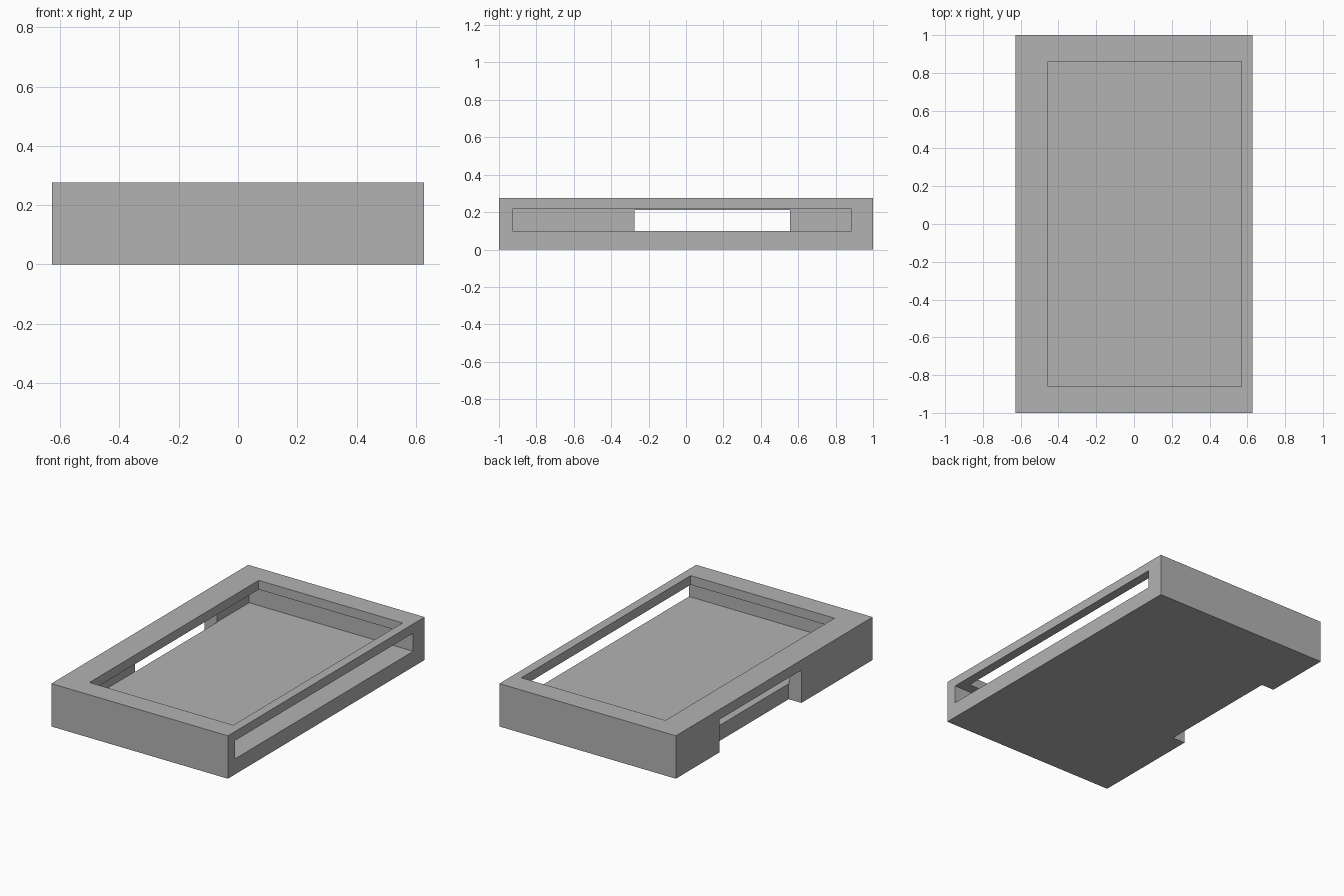
import bpy

old = bpy.data.objects.get("Cube")
if old:
    bpy.data.objects.remove(old, do_unlink=True)

grey = bpy.data.materials.new("plain_grey")
grey.use_nodes = True
color = (0.45, 0.45, 0.45, 1)
grey.diffuse_color = color
grey.node_tree.nodes["Principled BSDF"].inputs["Base Color"].default_value = color


def box(name, low, high):
    """Axis-aligned box between two corners."""
    center = [(a + b) / 2 for a, b in zip(low, high)]
    bpy.ops.mesh.primitive_cube_add(size=1, location=center)
    ob = bpy.context.object
    ob.name = name
    ob.scale = [b - a for a, b in zip(low, high)]
    bpy.ops.object.transform_apply(location=True, rotation=False, scale=True)
    ob.data.materials.append(grey)
    return ob


half_x, height, floor = 0.628, 0.276, 0.1
case = box("display_case", (-half_x, -1, 0), (half_x, 1, height))

cutters = [
    # Inner tray, open on the left side as a long insertion slot
    box("tray_cutter", (-0.54, -0.928, floor), (0.8, 0.884, 0.217)),
    # Window in the top frame
    box("window_cutter", (-0.455, -0.86, 0.16), (0.569, 0.86, 0.4)),
    # Notch through the right wall, down to the underside
    box("notch_cutter", (-0.8, -0.276, -0.1), (-0.538, 0.557, 0.211)),
]

# Carve the openings, then discard the cutters
bpy.context.view_layer.objects.active = case
for cutter in cutters:
    cutter.hide_render = True
    mod = case.modifiers.new(cutter.name, "BOOLEAN")
    mod.operation = "DIFFERENCE"
    mod.solver = "EXACT"
    mod.object = cutter
    bpy.ops.object.modifier_apply(modifier=mod.name)
for cutter in cutters:
    bpy.data.objects.remove(cutter, do_unlink=True)
